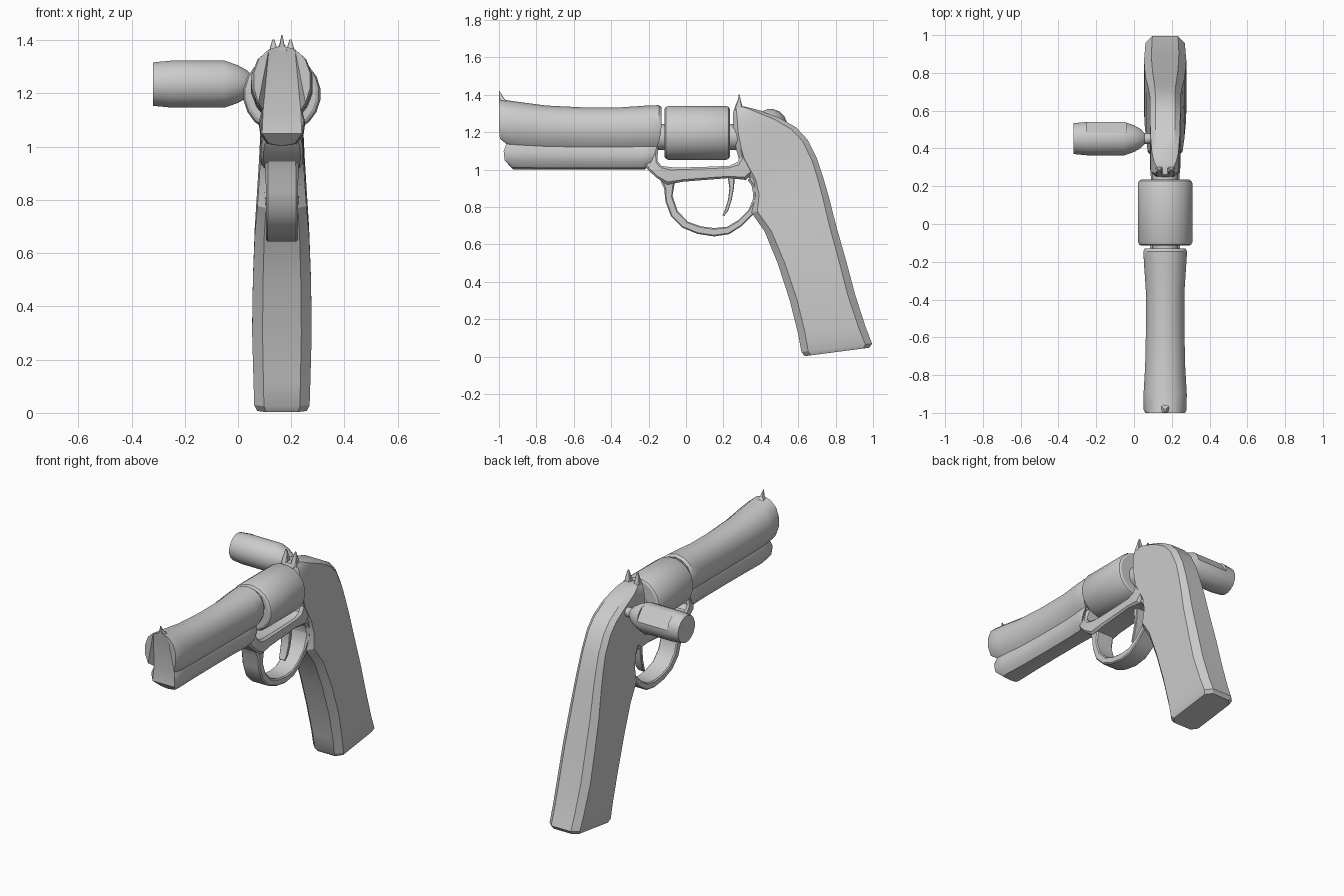
import bpy, bmesh, math
from mathutils import Vector

CX = 0.165  # centre plane of the gun


def loft(name, rings, angle=30):
    """Skin a list of closed rings and cap both ends."""
    bm = bmesh.new()
    vs = [[bm.verts.new(p) for p in r] for r in rings]
    n = len(rings[0])
    for a, b in zip(vs, vs[1:]):
        for i in range(n):
            j = (i + 1) % n
            bm.faces.new((a[i], a[j], b[j], b[i]))
    caps = [bm.faces.new(vs[0][::-1]), bm.faces.new(vs[-1])]
    bmesh.ops.triangulate(bm, faces=caps)
    bmesh.ops.recalc_face_normals(bm, faces=bm.faces)
    me = bpy.data.meshes.new(name)
    bm.to_mesh(me)
    bm.free()
    ob = bpy.data.objects.new(name, me)
    bpy.context.collection.objects.link(ob)
    bpy.ops.object.select_all(action='DESELECT')
    ob.select_set(True)
    bpy.context.view_layer.objects.active = ob
    bpy.ops.object.shade_smooth_by_angle(angle=math.radians(angle))
    return ob


def bar(name, sections, cx=CX, chamfer=0.3):
    """Loft chamfered rectangles spanning side-view points a-b with half width w."""
    rings = []
    for ay, az, by, bz, w in sections:
        a, b = Vector((cx, ay, az)), Vector((cx, by, bz))
        d = b - a
        ln = d.length
        d.normalize()
        c = chamfer * min(w, ln / 2)
        half = [(w - c, 0), (w, c), (w, ln - c), (w - c, ln)]
        pts = half + [(-x, t) for x, t in reversed(half)]
        rings.append([a + d * t + Vector((x, 0, 0)) for x, t in pts])
    return loft(name, rings)


def lathe(name, profile, axis, centre, sides):
    """Turned part: profile of (position, radius) along x or y."""
    rings = []
    for p, r in profile:
        ring = []
        for i in range(sides):
            t = math.tau * (i + 0.5) / sides
            u, v = r * math.cos(t), r * math.sin(t)
            off = (p, u, v) if axis == 'x' else (u, p, v)
            ring.append(Vector(centre) + Vector(off))
        rings.append(ring)
    return loft(name, rings)


# Barrel with lower lug: half section (x, z, front set-back, rear set-back)
half = [(0, 1.345, 0, 0), (.05, 1.332, 0, 0), (.087, 1.302, 0, 0), (.108, 1.25, 0, 0),
        (.108, 1.20, 0, .005), (.09, 1.15, .005, .015), (.072, 1.125, .04, .025),
        (.082, 1.09, .025, .035), (.076, 1.045, .03, .055), (.05, 1.01, .07, .08), (0, 1.002, .075, .09)]
stations = [(-1.0, .98, .035, 1, 0), (-.985, 1.05, .03, 1, 0), (-.9, 1.06, .018, .3, 0),
            (-.75, .98, -.002, 0, 0), (-.55, .94, -.012, 0, 0), (-.35, .95, -.012, 0, 0),
            (-.22, 1.03, -.003, 0, .3), (-.145, 1.07, 0, 0, 1), (-.13, 1.0, -.012, 0, 1)]
section = half + [(-x, z, f, r) for x, z, f, r in half[-2:0:-1]]
loft("barrel", [[(CX + x * s, y + f * kf - r * kr, z + dz * (z - 1.0) / .345)
                 for x, z, f, r in section] for y, s, dz, kf, kr in stations])

# Rotating cylinder and its axle
lathe("cylinder", [(-.115, .128), (-.108, .14), (-.095, .146), (.215, .146), (.228, .14), (.235, .128)],
      'y', (CX, 0, 1.197), 20)
lathe("cylinder_axle", [(-.16, .07), (.29, .07)], 'y', (CX, 0, 1.175), 14)

# Frame strap under the cylinder
bar("frame_strap", [
    (-.15, 1.12, -.25, 1.06, .06), (-.152, 1.045, -.205, 1.0, .078), (-.13, 1.02, -.155, .955, .08),
    (-.08, 1.013, -.1, .92, .078), (-.01, 1.012, -.02, .935, .075), (.1, 1.015, .1, .945, .075),
    (.23, 1.02, .23, .955, .075), (.275, 1.04, .32, .945, .078), (.288, 1.07, .38, 1.0, .078),
    (.275, 1.12, .38, 1.08, .075)])

# Trigger guard loop
bar("trigger_guard", [
    (-.15, .97, -.05, .96, .065), (-.117, .9, -.062, .92, .062), (-.11, .83, -.072, .86, .06),
    (-.08, .75, -.045, .78, .06), (-.02, .69, .01, .722, .06), (.06, .657, .08, .697, .06),
    (.15, .643, .15, .688, .06), (.23, .655, .22, .695, .06), (.3, .7, .28, .73, .06),
    (.355, .755, .335, .785, .06), (.42, .8, .357, .84, .065), (.43, .9, .362, .9, .07),
    (.40, 1.0, .33, .945, .07)])

# Trigger
bar("trigger", [
    (.222, .97, .262, .97, .03), (.232, .9, .256, .9, .03), (.225, .84, .244, .835, .028),
    (.208, .785, .225, .78, .025), (.195, .757, .203, .75, .02)])

# Grip and rear frame in one flowing body
bar("grip", [
    (.635, .003, .98, .048, .093), (.617, .025, .995, .07, .104), (.6, .12, .96, .16, .107),
    (.555, .3, .905, .33, .112), (.49, .5, .857, .51, .109), (.42, .67, .803, .70, .102),
    (.35, .77, .762, .86, .092), (.362, .86, .733, .96, .086), (.345, .94, .70, 1.06, .081),
    (.285, 1.05, .65, 1.16, .08), (.268, 1.11, .59, 1.225, .08), (.253, 1.19, .5, 1.277, .078),
    (.25, 1.27, .4, 1.315, .07), (.253, 1.315, .345, 1.33, .058), (.262, 1.333, .31, 1.338, .045)],
    chamfer=.35)

# Front sight spike and paired rear sight prongs
bar("front_sight", [(-.998, 1.36, -.95, 1.36, .025), (-1.0, 1.385, -.975, 1.385, .009),
                    (-1.0, 1.42, -.996, 1.42, .002)])
for side, sx in (("left", -1), ("right", 1)):
    bar("rear_sight_" + side, [(.255, 1.315, .31, 1.315, .02), (.265, 1.345, .3, 1.345, .018),
                               (.278, 1.375, .292, 1.375, .012), (.282, 1.402, .287, 1.402, .004)],
        cx=CX + sx * .032)

# Side-mounted bottle-shaped tube with one flattened face
tube = lathe("side_tube", [(-.32, .083), (-.25, .09), (-.05, .09), (0, .072), (.035, .052),
                           (.055, .03), (.12, .026)], 'x', (0, .452, 1.235), 16)
nrm = Vector((0, .8, .6))
bpy.ops.mesh.primitive_cube_add(size=1, location=Vector((-.145, .452, 1.235)) + nrm * .124,
                                rotation=(math.atan2(.6, .8), 0, 0))
cutter = bpy.context.object
cutter.name = "flat_cutter"
cutter.scale = (.21, .1, .2)
cut = tube.modifiers.new("flat", 'BOOLEAN')
cut.operation = 'DIFFERENCE'
cut.object = cutter
bpy.context.view_layer.objects.active = tube
bpy.ops.object.modifier_apply(modifier="flat")
bpy.data.objects.remove(cutter)
